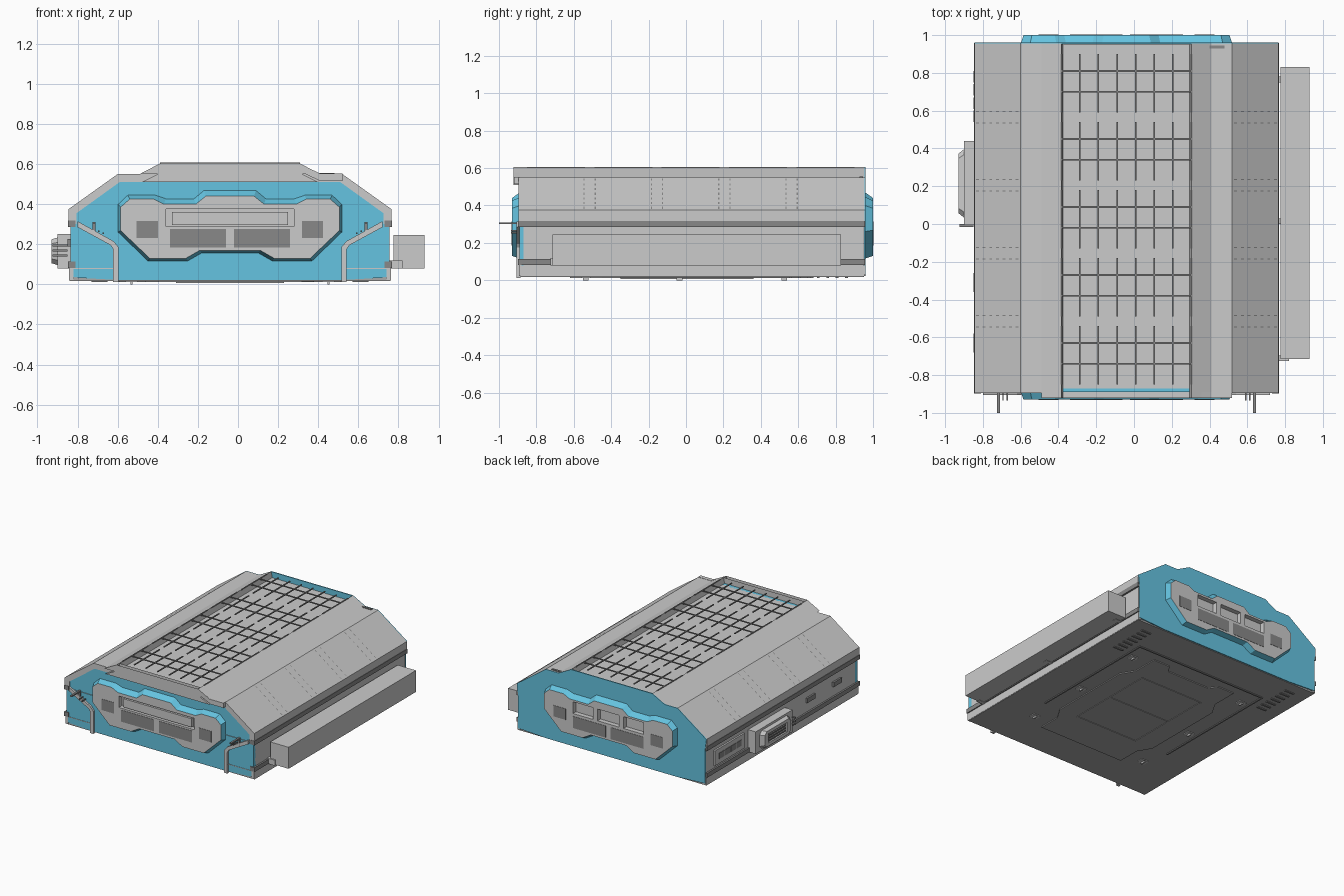
import bpy
from mathutils import Vector

if "Cube" in bpy.data.objects:
    bpy.data.objects.remove(bpy.data.objects["Cube"])

CX = -0.04  # symmetry plane of the body


def material(name, c):
    m = bpy.data.materials.new(name)
    m.diffuse_color = (*c, 1)
    m.use_nodes = True
    m.node_tree.nodes["Principled BSDF"].inputs["Base Color"].default_value = m.diffuse_color
    return m


BLUE = material("blue", (0.13, 0.55, 0.75))
DARK = material("dark", (0.25, 0.25, 0.25))
DECK = material("underside_grey", (0.4, 0.4, 0.4))
GREY = material("grey", (0.8, 0.8, 0.8))


def mesh(name, verts, faces, *mats):
    me = bpy.data.meshes.new(name)
    me.from_pydata(verts, [], faces)
    for m in mats:
        if m:
            me.materials.append(m)
    ob = bpy.data.objects.new(name, me)
    bpy.context.collection.objects.link(ob)
    bpy.context.view_layer.objects.active = ob
    bpy.ops.object.mode_set(mode='EDIT')
    bpy.ops.mesh.select_all(action='SELECT')
    bpy.ops.mesh.normals_make_consistent(inside=False)
    bpy.ops.object.mode_set(mode='OBJECT')
    return ob


def loft(name, a, b, *mats):
    """Solid between two matching 3D outlines."""
    n = len(a)
    sides = [(i, (i + 1) % n, n + (i + 1) % n, n + i) for i in range(n)]
    return mesh(name, a + b, sides + [tuple(range(n)), tuple(range(n, 2 * n))], *mats)


def prism(name, pts, y0, y1, mat=None):
    return loft(name, [(x, y0, z) for x, z in pts], [(x, y1, z) for x, z in pts], mat)


def boxes(name, specs, mat=None):
    """One object made of many x0,x1,y0,y1,z0,z1 boxes."""
    v, f = [], []
    for x0, x1, y0, y1, z0, z1 in specs:
        k = len(v)
        v += [(x, y, z) for x in (x0, x1) for y in (y0, y1) for z in (z0, z1)]
        f += [tuple(k + i for i in q) for q in
              ((0, 1, 3, 2), (4, 6, 7, 5), (0, 4, 5, 1), (2, 3, 7, 6), (0, 2, 6, 4), (1, 5, 7, 3))]
    return mesh(name, v, f, mat)


def mx(x):
    return 2 * CX - x


def both(specs):
    return specs + [(mx(b), mx(a), *r) for a, b, *r in specs]


def sym(half):
    """Mirror a left half outline, given relative to the symmetry plane."""
    return [(CX + u, z) for u, z in half] + [(CX - u, z) for u, z in reversed(half)]


def cut(ob, specs):
    c = boxes("pocket_cutter", specs, GREY)
    c.hide_render = True
    m = ob.modifiers.new("pockets", 'BOOLEAN')
    m.object, m.solver = c, 'EXACT'
    dg = bpy.context.evaluated_depsgraph_get()
    me = bpy.data.meshes.new_from_object(ob.evaluated_get(dg))
    ob.modifiers.clear()
    ob.data = me
    bpy.data.objects.remove(c)


# Body core and roof shell
outer = [(-0.345, 0.605), (-0.45, 0.55), (-0.56, 0.55), (-0.805, 0.375)]
inner = [(-0.335, 0.562), (-0.44, 0.51), (-0.55, 0.51), (-0.765, 0.355)]
foot = [(-0.795, 0.30), (-0.795, 0.035), (-0.56, 0.022)]
prism("body_core", sym(inner + foot), -0.87, 0.95)
left_shell = [(CX + u, z) for u, z in outer + [(-0.805, 0.30), (-0.765, 0.30)]]
o, i = sym(outer + [(-0.805, 0.30)]), sym(inner + [(-0.765, 0.30)])
prism("roof_shell", o + i[::-1], -0.895, 0.955)
prism("roof_overhang", sym(outer[:2]) + sym(inner[:2])[::-1], -0.922, -0.89)
prism("roof_right_edge", [(0.305, 0.603), (0.41, 0.552), (0.52, 0.552), (0.52, 0.515),
                          (0.41, 0.515), (0.305, 0.565)], -0.92, -0.89)
boxes("roof_rear_clip", [(0.31, 0.48, 0.928, 0.945, 0.54, 0.556)], DARK)

# Blue end plates
prism("front_plate", sym(inner + foot), -0.89, -0.86, BLUE)
prism("back_plate", sym(outer + foot), 0.952, 0.96, BLUE)

# Side rails, skirts and wall trims
boxes("side_rails", both([(-0.848, -0.81, -0.897, 0.957, z, z + 0.033) for z in (0.285, 0.081)]), DARK)
boxes("side_skirts", both([(-0.842, -0.82, -0.892, 0.957, 0.022, 0.079)]))
boxes("front_seams", both([(-0.84, -0.61, -0.893, -0.88, 0.077, 0.081)]))

# Protruding wavy end frames with pockets and vents
base = sym([(-0.13, 0.472), (-0.18, 0.43), (-0.32, 0.43), (-0.37, 0.447), (-0.51, 0.447),
            (-0.56, 0.40), (-0.56, 0.26), (-0.41, 0.115), (-0.21, 0.115), (-0.14, 0.155)])
face = sym([(-0.12, 0.44), (-0.17, 0.40), (-0.33, 0.40), (-0.38, 0.425), (-0.50, 0.425),
            (-0.545, 0.385), (-0.545, 0.268), (-0.40, 0.13), (-0.22, 0.13), (-0.15, 0.17)])
vents = [(-0.34, -0.06, 0.185, 0.275), (-0.02, 0.26, 0.185, 0.275),
         (-0.505, -0.40, 0.23, 0.315), (0.32, 0.425, 0.23, 0.315)]
front_slots = [(-0.36, 0.28, 0.288, 0.375)]
back_slots = [(-0.34, -0.17, 0.295, 0.385), (-0.13, 0.05, 0.295, 0.385), (0.09, 0.26, 0.295, 0.385)]
for side, y0, y1, slots in (("front", -0.885, -0.93, front_slots), ("back", 0.955, 1.0, back_slots)):
    s = 1 if y1 > 0 else -1
    ob = loft(side + "_frame", [(x, y0, z) for x, z in base], [(x, y1, z) for x, z in face], GREY, BLUE)
    for p in ob.data.polygons:
        p.material_index = 0 if len(p.vertices) > 4 and p.center.y * s > y1 * s - 0.01 else 1
    cut(ob, [(a, b, *sorted((y1 - s * 0.036, y1 + s * 0.05)), c, d) for a, b, c, d in slots])
    lo, hi = sorted((y1 - s * 0.01, y1 + s * 0.002))
    boxes(side + "_vents", [(a, b, lo, hi, c, d) for a, b, c, d in vents], DARK)
boxes("front_slot_bar", [(-0.33, 0.25, -0.92, -0.89, 0.295, 0.36)])

# Bent strips and brackets on the front
strip = [(-0.80, 0.315), (-0.62, 0.215), (-0.595, 0.185), (-0.595, 0.012),
         (-0.622, 0.012), (-0.622, 0.175), (-0.635, 0.195), (-0.80, 0.285)]
for side, f in (("left", lambda x: x), ("right", mx)):
    prism(side + "_front_strip", [(f(x), z) for x, z in strip], -0.905, -0.885)
boxes("front_brackets", both([(-0.725, -0.71, -1.0, -0.885, 0.30, 0.31),
                              (-0.725, -0.71, -0.905, -0.885, 0.245, 0.31),
                              (-0.697, -0.690, -0.935, -0.885, 0.26, 0.268),
                              (-0.675, -0.668, -0.935, -0.885, 0.25, 0.258)]), DARK)

# Dark grid lines on the roof
centres = [0.745 - 0.36 * k for k in range(5)]
grid = []
for c in centres:
    grid += [(x - 0.004, x + 0.004, c - 0.155, c + 0.155, 0.60, 0.607)
             for x in [-0.385 + 0.0985 * k for k in range(8)]]
    grid += [(-0.385, 0.305, y - 0.004, y + 0.004, 0.60, 0.607) for y in (c + 0.065, c - 0.045)]
boxes("roof_grid", grid, DARK)

# Dashed seams running down the sloping roof sides
verts, faces = [], []
a, b = Vector((-0.60, 0.551)), Vector((-0.845, 0.376))
for f in (lambda x: x, mx):
    for y in [c - 0.18 + d for c in centres[:4] for d in (-0.03, 0.03)]:
        for k in range(7):
            p, q = a.lerp(b, (k + 0.3) / 7), a.lerp(b, (k + 0.75) / 7)
            n = len(verts)
            verts += [(f(p.x), y - .003, p.y), (f(p.x), y + .003, p.y),
                      (f(q.x), y + .003, q.y), (f(q.x), y - .003, q.y)]
            faces.append((n, n + 1, n + 2, n + 3))
mesh("slope_seams", verts, faces, DARK)

# Long box on the right side
boxes("right_side_box", [(0.775, 0.93, -0.715, 0.83, 0.08, 0.245)])
boxes("right_box_mounts", [(0.75, 0.82, y, y + 0.03, 0.078, 0.12) for y in (-0.725, 0.0, 0.75)])

# Equipment box, panel and latches on the left side
boxes("left_box", [(-0.90, -0.83, -0.005, 0.44, 0.08, 0.25)])
hatch = [(y, z) for y, z in ((0.03, 0.12), (0.06, 0.095), (0.37, 0.095), (0.40, 0.12),
                             (0.40, 0.21), (0.37, 0.235), (0.06, 0.235), (0.03, 0.21))]
ob = loft("left_hatch", [(-0.895, y, z) for y, z in hatch],
          [(-0.93, 0.215 + (y - 0.215) * 0.85, 0.165 + (z - 0.165) * 0.85) for y, z in hatch], GREY)
cut(ob, [(-0.95, -0.918, 0.10, 0.33, 0.13, 0.20)])
boxes("left_hatch_slats", [(-0.928, -0.91, 0.12, 0.31, z, z + 0.01) for z in (0.14, 0.16, 0.18)], DARK)
boxes("left_box_bars", [(-0.925, -0.85, -0.015, 0.0, z, z + 0.008) for z in (0.14, 0.165, 0.19)], DARK)
boxes("left_panel", [(-0.848, -0.83, 0.50, 0.86, 0.135, 0.25)])
boxes("left_panel_ports", [(-0.851, -0.84, y, y + 0.06, 0.17, 0.215) for y in (0.54, 0.61, 0.68, 0.75)], DARK)
boxes("left_latches", [(-0.849, -0.83, y, y + 0.10, 0.19, 0.225) for y in (-0.36, -0.68)], DARK)

# Underside deck, raised panel, hooks, cables and teeth
boxes("underside_deck", [(-0.84, 0.76, -0.885, 0.952, 0.018, 0.03)], DECK)
panel = sym([(-0.20, -0.62), (-0.36, -0.62), (-0.36, -0.45), (-0.42, -0.35), (-0.42, 0.30),
             (-0.36, 0.40), (-0.36, 0.60), (-0.22, 0.60), (-0.18, 0.54)])
loft("underside_panel", [(x, y, 0.011) for x, y in panel], [(x, y, 0.02) for x, y in panel], DECK)
boxes("underside_ribs", [(-0.30, 0.22, y, y + 0.012, 0.007, 0.013) for y in (-0.35, 0.0, 0.35)]
      + both([(-0.31, -0.298, -0.35, 0.36, 0.007, 0.013)]), DECK)
boxes("underside_hooks", both([(-0.535, -0.525, y, y + 0.03, 0.0, 0.025) for y in (-0.55, -0.05, 0.51)]
                              + [(-0.56, -0.50, y - 0.01, y + 0.04, 0.013, 0.02) for y in (-0.55, -0.05, 0.51)]))
boxes("underside_cables", both([(-0.60, -0.588, -0.35, 0.68, 0.011, 0.019)])
      + [(-0.60, 0.52, 0.67, 0.682, 0.011, 0.019)], DARK)
boxes("underside_teeth", both([(-0.73, -0.65, 0.55 + 0.05 * k, 0.565 + 0.05 * k, 0.012, 0.02)
                               for k in range(7)]), DARK)
